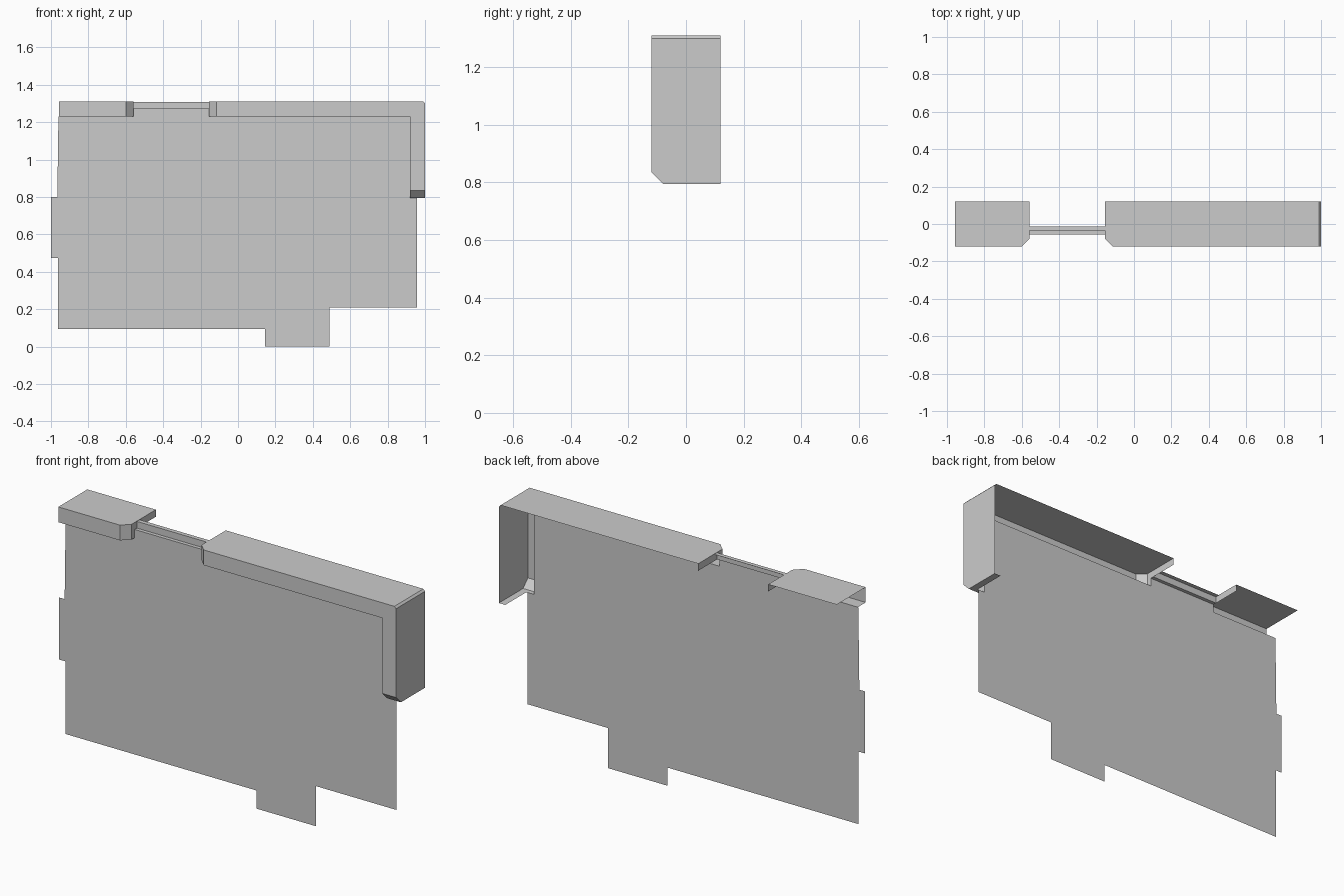
import bpy, bmesh

if "Cube" in bpy.data.objects:
    bpy.data.objects.remove(bpy.data.objects["Cube"])

FRONT, BACK, SHEET = -0.12, 0.12, -0.055   # y of cover front, cover back, panel sheet
TOP, RIGHT = 1.31, 1.0                     # outer cover limits
LIP, RIM, CUT, BEV = 0.08, 0.037, 0.04, 0.01


def make_object(name, faces):
    bm = bmesh.new()
    for pts in faces:
        bm.faces.new([bm.verts.new(p) for p in pts])
    bmesh.ops.remove_doubles(bm, verts=bm.verts, dist=0.0005)
    bmesh.ops.recalc_face_normals(bm, faces=bm.faces)
    me = bpy.data.meshes.new(name)
    bm.to_mesh(me)
    bm.free()
    ob = bpy.data.objects.new(name, me)
    bpy.context.collection.objects.link(ob)
    return ob


def arm(place, cap, outer, inner):
    """Hollow cover run: capped chamfered end at s=cap, open end at outer/inner.
    place(s, d, y) maps run position, depth below the outer skin, and y."""
    sign = 1 if outer > cap else -1
    c = cap + sign * CUT
    yc = FRONT + CUT
    polys = [
        # outer skin
        [(outer, 0, FRONT), (c, 0, FRONT), (cap, 0, yc), (cap, 0, BACK), (outer, 0, BACK)],
        # front lip
        [(outer, 0, FRONT), (c, 0, FRONT), (c, LIP, FRONT), (inner, LIP, FRONT)],
        # return to the panel
        [(inner, LIP, FRONT), (c, LIP, FRONT), (cap, LIP, yc), (cap, LIP, SHEET), (inner, LIP, SHEET)],
        # chamfered corner
        [(c, 0, FRONT), (cap, 0, yc), (cap, LIP, yc), (c, LIP, FRONT)],
        # stepped end flange
        [(cap, 0, yc), (cap, LIP, yc), (cap, LIP, SHEET), (cap, RIM, SHEET),
         (cap, RIM, BACK), (cap, 0, BACK)],
    ]
    return [[place(*p) for p in poly] for poly in polys]


def along_top(s, d, y):
    return (s, y, TOP - d)


def along_side(s, d, y):
    return (RIGHT - d, y, s)


# Left cover, open at its outer end
make_object("left_cover", arm(along_top, -0.56, -0.957, -0.957))

# Right cover: top run and side run meeting at a narrow bevelled corner
faces = arm(along_top, -0.155, RIGHT - BEV, RIGHT - LIP)
faces += arm(along_side, 0.795, TOP - BEV, TOP - LIP)
a, b = (RIGHT - BEV, TOP), (RIGHT, TOP - BEV)
faces.append([(a[0], FRONT, a[1]), (b[0], FRONT, b[1]), (b[0], BACK, b[1]), (a[0], BACK, a[1])])
faces.append([(a[0], FRONT, a[1]), (b[0], FRONT, b[1]), (RIGHT - LIP, FRONT, TOP - LIP)])
make_object("right_cover", faces)

# Thin board with side tab and bottom connector tab
outline = [(-0.962, 0.095), (0.145, 0.095), (0.145, 0), (0.49, 0), (0.49, 0.21),
           (0.957, 0.21), (0.957, 0.795), (0.92, 0.795), (0.92, 1.23),
           (-0.155, 1.23), (-0.155, TOP - RIM), (-0.56, TOP - RIM), (-0.56, 1.23),
           (-0.96, 1.23), (-0.966, 0.80), (-1, 0.80), (-1, 0.475), (-0.962, 0.475)]
make_object("board", [[(x, SHEET, z) for x, z in outline]])

# Stepped rail bridging the gap between the covers
profile = [(SHEET, TOP - RIM), (-0.036, TOP - RIM), (-0.036, TOP - 0.002), (-0.013, TOP - 0.002)]
make_object("gap_rail", [[(-0.56, y0, z0), (-0.155, y0, z0), (-0.155, y1, z1), (-0.56, y1, z1)]
                         for (y0, z0), (y1, z1) in zip(profile, profile[1:])])
